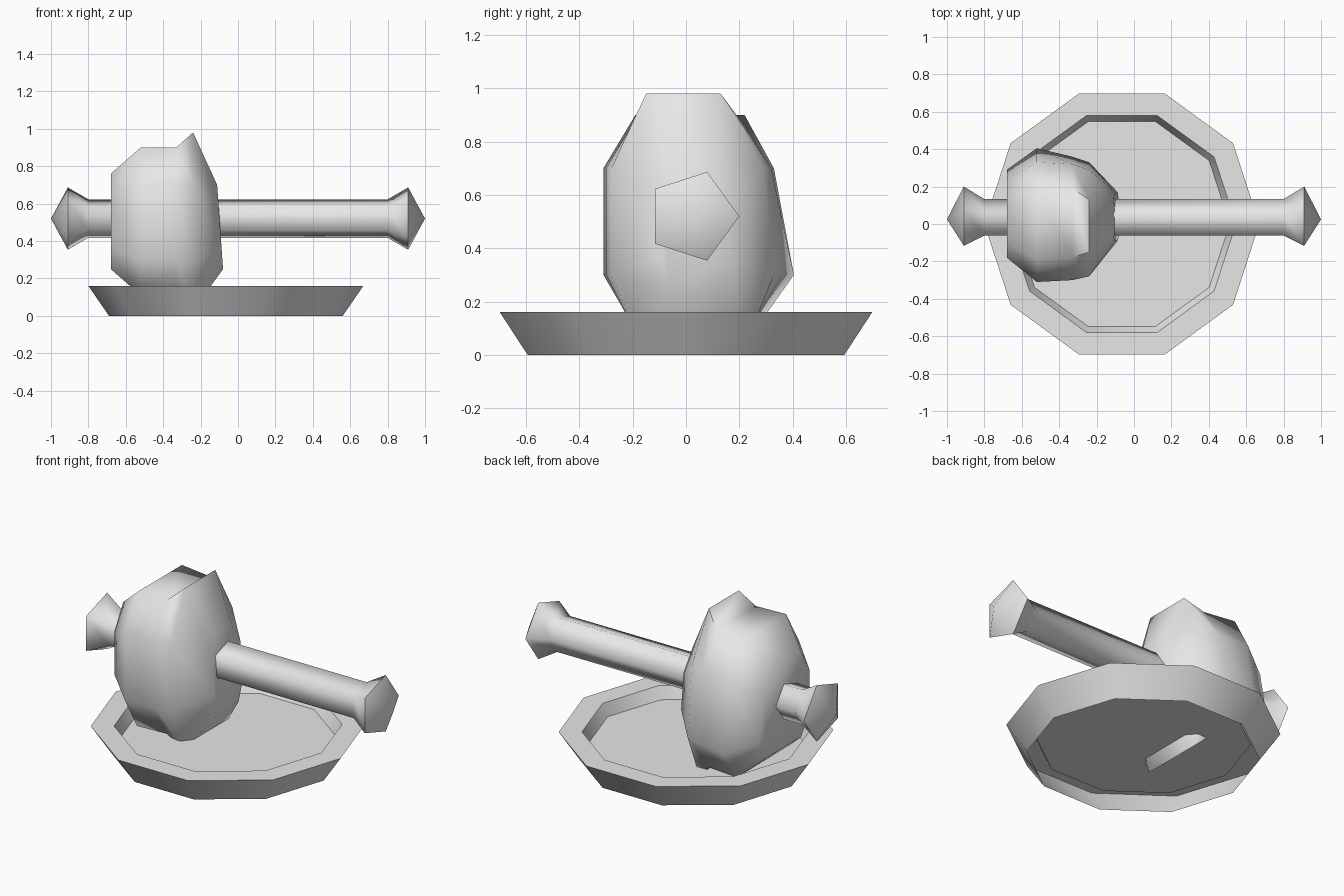
import bpy, bmesh, math

if "Cube" in bpy.data.objects:
    bpy.data.objects.remove(bpy.data.objects["Cube"], do_unlink=True)

grey = bpy.data.materials.new("plain grey")
grey.use_nodes = True
COLOUR = (0.8, 0.8, 0.8, 1)
grey.diffuse_color = COLOUR
grey.node_tree.nodes["Principled BSDF"].inputs["Base Color"].default_value = COLOUR


def loft(name, rings, cap_start, cap_end, smooth_angle):
    """Skin a list of equal-length rings of points into one object."""
    bm = bmesh.new()
    loops = [[bm.verts.new(p) for p in ring] for ring in rings]
    for a, b in zip(loops, loops[1:]):
        for i in range(len(a)):
            j = (i + 1) % len(a)
            bm.faces.new((a[i], a[j], b[j], b[i]))
    if cap_start:
        bm.faces.new(loops[0][::-1])
    if cap_end:
        bm.faces.new(loops[-1])
    bmesh.ops.remove_doubles(bm, verts=bm.verts, dist=0.0005)
    bmesh.ops.recalc_face_normals(bm, faces=bm.faces)
    mesh = bpy.data.meshes.new(name)
    bm.to_mesh(mesh)
    bm.free()
    mesh.materials.append(grey)
    obj = bpy.data.objects.new(name, mesh)
    bpy.context.collection.objects.link(obj)
    bpy.ops.object.select_all(action="DESELECT")
    obj.select_set(True)
    bpy.context.view_layer.objects.active = obj
    bpy.ops.object.shade_smooth_by_angle(angle=math.radians(smooth_angle))
    return obj


def circle(sides, radius):
    steps = [2 * math.pi * i / sides for i in range(sides)]
    return [(radius * math.cos(a), radius * math.sin(a)) for a in steps]


# Plate: ten-sided shell with a flat rim, a sunken floor and a hollow underside
plate_profile = [(0.625, 0), (0.735, 0.16), (0.61, 0.16), (0.577, 0.09)]
loft("plate", [[(u - 0.065, v, z) for u, v in circle(10, r)]
               for r, z in plate_profile], False, True, 40)

# Bone: five-sided shaft with a flared, pointed knob at each end
half = [(1.0, 0.0), (0.91, 0.175), (0.8, 0.108)]
bone_profile = [(-x, r) for x, r in half] + half[::-1]
loft("bone", [[(x, 0.025 + u, 0.52 + v) for u, v in circle(5, r)]
              for x, r in bone_profile], False, False, 80)


# Meat: eight-sided sections along the bone, with a raised ridge near one end
def section(x, top, upper, lower, bottom, lean=0.0):
    """Each level is (low y, high y, z); lean tilts the section back with height."""
    levels = [top, upper, lower, bottom]
    pts = [(lo, z) for lo, hi, z in levels] + [(hi, z) for lo, hi, z in levels[::-1]]
    return [(x - lean * (z - 0.25), y, z) for y, z in pts]


meat = [
    section(-0.68, (-0.1, 0.13, 0.76), (-0.18, 0.24, 0.62),
            (-0.18, 0.29, 0.36), (-0.1, 0.18, 0.25)),
    section(-0.52, (-0.19, 0.22, 0.9), (-0.31, 0.33, 0.7),
            (-0.31, 0.405, 0.3), (-0.2, 0.27, 0.11)),
    section(-0.33, (-0.18, 0.19, 0.9), (-0.3, 0.32, 0.7),
            (-0.3, 0.36, 0.3), (-0.19, 0.25, 0.11)),
    section(-0.24, (-0.15, 0.13, 0.98), (-0.28, 0.29, 0.7),
            (-0.28, 0.33, 0.3), (-0.16, 0.22, 0.03)),
    section(-0.08, (-0.06, 0.1, 0.7), (-0.09, 0.17, 0.58),
            (-0.09, 0.17, 0.36), (-0.06, 0.12, 0.25), 0.07),
]
loft("meat", meat, True, True, 65)
